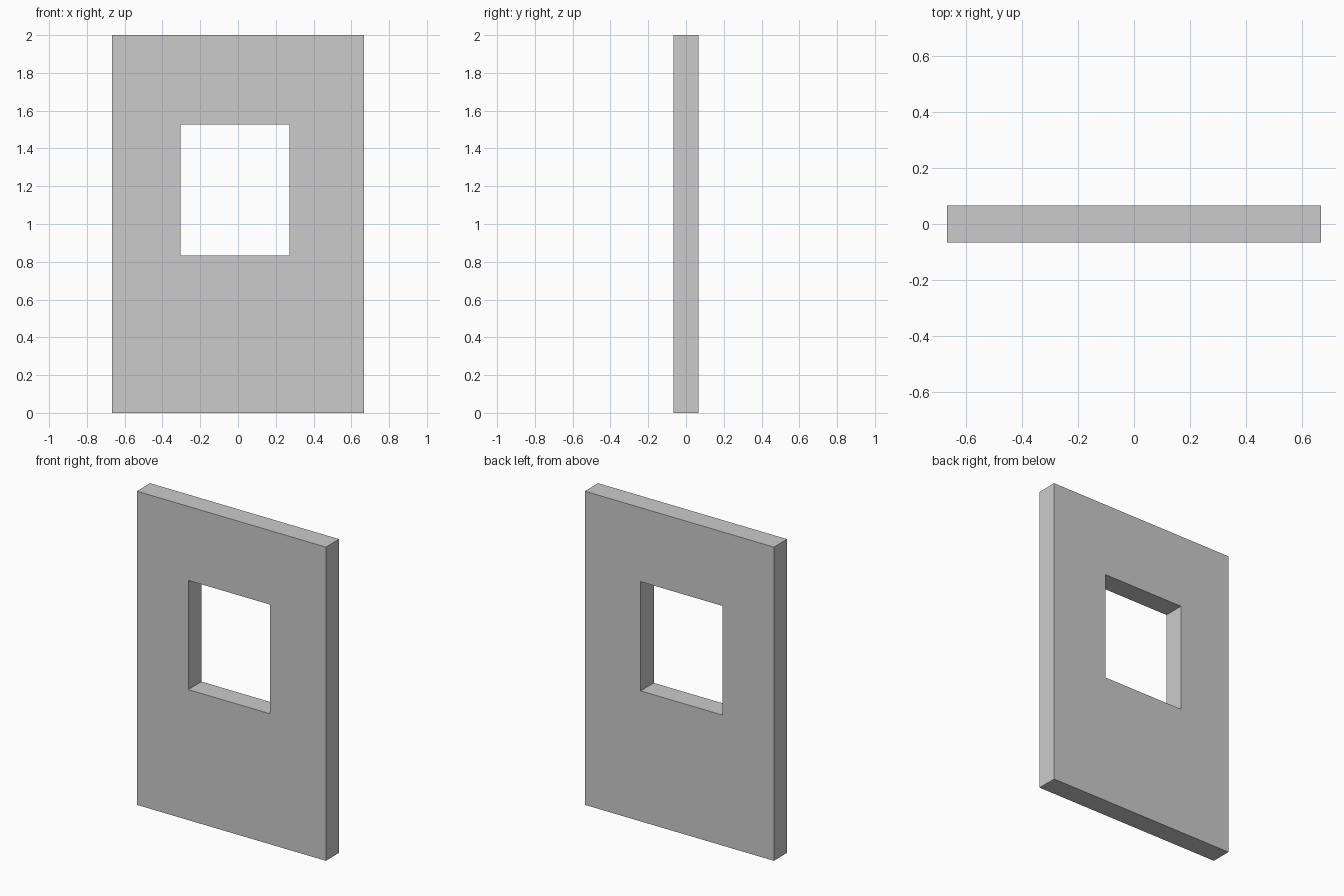
import bpy, bmesh
from mathutils import Vector

if "Cube" in bpy.data.objects:
    bpy.data.objects.remove(bpy.data.objects["Cube"])

THICK = 0.133


def rect(x0, x1, z0, z1, y):
    return [(x0, y, z0), (x1, y, z0), (x1, y, z1), (x0, y, z1)]


# Front face: a ring of four quads around the window opening
bm = bmesh.new()
outer = [bm.verts.new(p) for p in rect(-0.6665, 0.6665, 0.0, 2.0, -THICK / 2)]
inner = [bm.verts.new(p) for p in rect(-0.304, 0.273, 0.832, 1.528, -THICK / 2)]
ring = []
for i in range(4):
    j = (i + 1) % 4
    ring.append(bm.faces.new((outer[i], outer[j], inner[j], inner[i])))

# Extrude through the wall thickness, keeping the front face
ext = bmesh.ops.extrude_face_region(bm, geom=ring, use_keep_orig=True)
moved = [g for g in ext["geom"] if isinstance(g, bmesh.types.BMVert)]
bmesh.ops.translate(bm, verts=moved, vec=Vector((0, THICK, 0)))
bmesh.ops.recalc_face_normals(bm, faces=bm.faces)

# Wall panel with window opening
mesh = bpy.data.meshes.new("wall_panel")
bm.to_mesh(mesh)
bm.free()
wall = bpy.data.objects.new("wall_panel", mesh)
bpy.context.collection.objects.link(wall)
